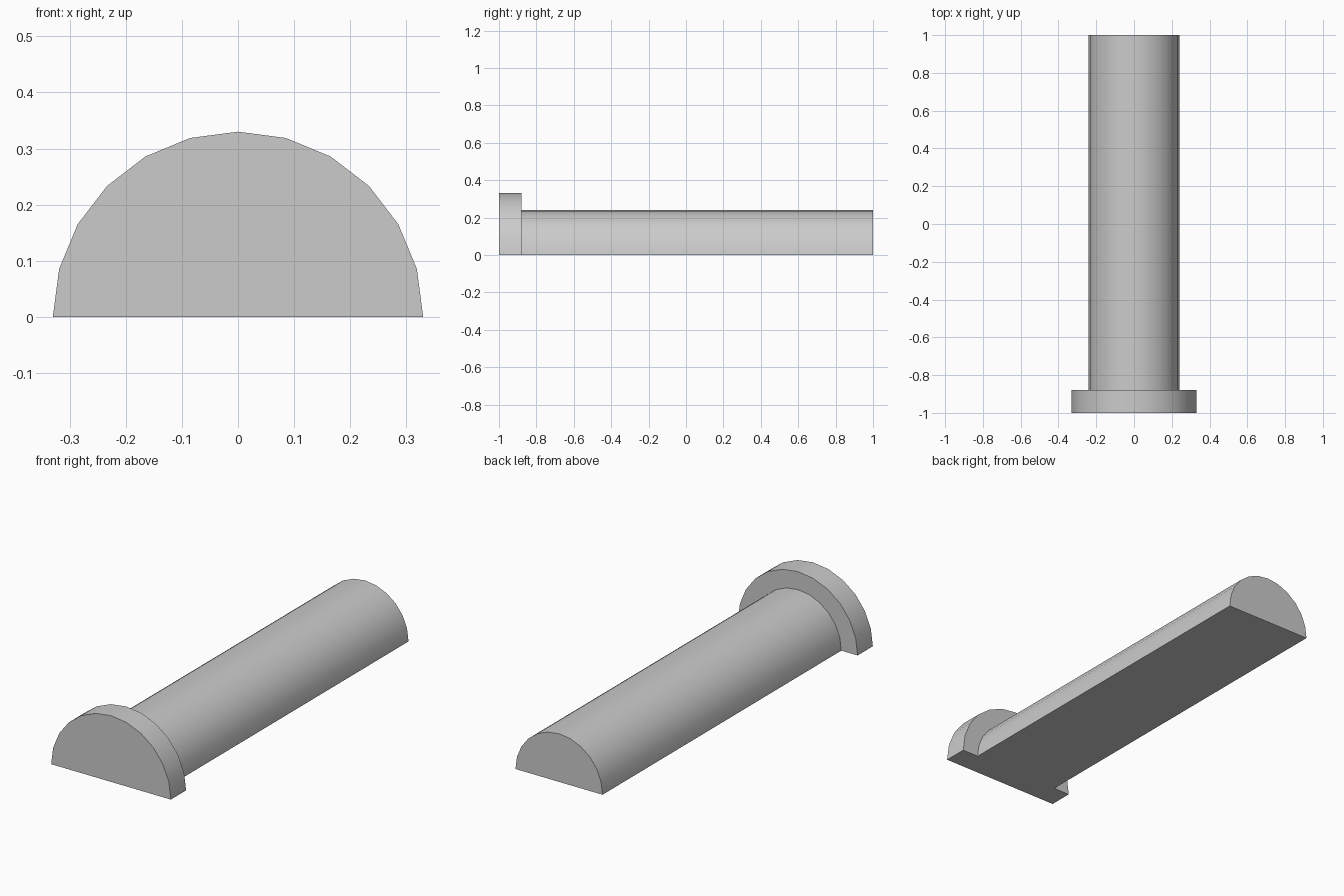
import bpy
import bmesh
from math import cos, sin, pi, radians

cube = bpy.data.objects.get("Cube")
if cube:
    bpy.data.objects.remove(cube, do_unlink=True)

grey = bpy.data.materials.new("light grey")
grey.use_nodes = True
colour = (0.6, 0.6, 0.6, 1)
grey.diffuse_color = colour
grey.node_tree.nodes["Principled BSDF"].inputs["Base Color"].default_value = colour


def half_cylinder(name, radius, y_front, y_back, segments=12):
    """Half-round bar lying along y with its flat side on the ground."""
    bm = bmesh.new()
    angles = [pi * i / segments for i in range(segments + 1)]
    profile = [bm.verts.new((radius * cos(a), y_front, radius * sin(a))) for a in angles]
    face = bm.faces.new(profile)
    extruded = bmesh.ops.extrude_face_region(bm, geom=[face], use_keep_orig=True)["geom"]
    moved = [v for v in extruded if isinstance(v, bmesh.types.BMVert)]
    bmesh.ops.translate(bm, verts=moved, vec=(0, y_back - y_front, 0))
    bmesh.ops.recalc_face_normals(bm, faces=bm.faces)

    mesh = bpy.data.meshes.new(name)
    bm.to_mesh(mesh)
    bm.free()
    mesh.materials.append(grey)
    obj = bpy.data.objects.new(name, mesh)
    bpy.context.collection.objects.link(obj)

    # Smooth the round side, keep the end and bottom edges sharp
    bpy.ops.object.select_all(action="DESELECT")
    obj.select_set(True)
    bpy.context.view_layer.objects.active = obj
    bpy.ops.object.shade_smooth_by_angle(angle=radians(30))
    return obj


# Wide end flange and long shaft
half_cylinder("end_flange", 0.33, -1, -0.88)
half_cylinder("shaft", 0.24, -0.88, 1)
